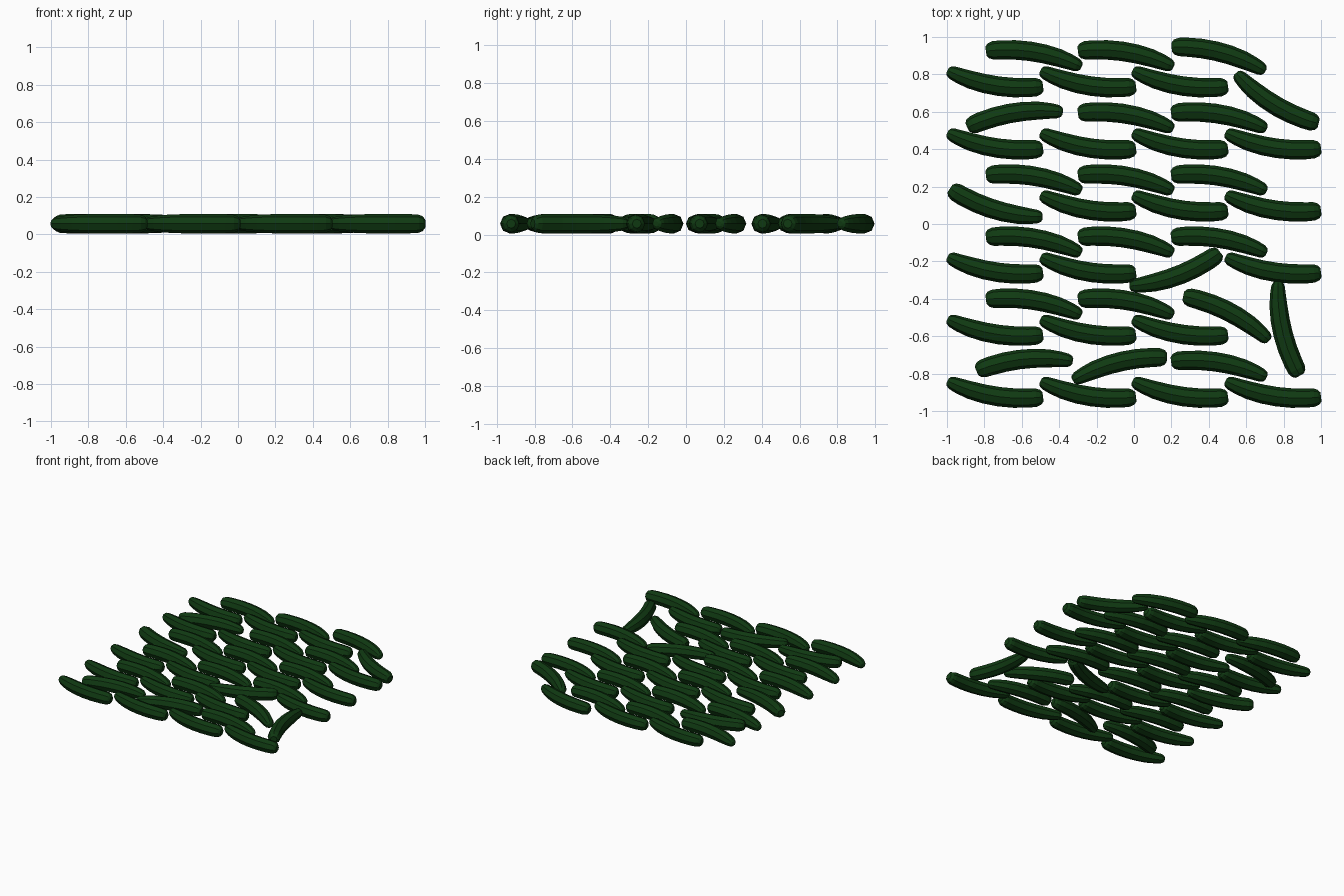
import bpy, bmesh, math
from mathutils import Matrix, Vector

if "Cube" in bpy.data.objects:
    bpy.data.objects.remove(bpy.data.objects["Cube"])

green = bpy.data.materials.new("dark cucumber green")
green.diffuse_color = (0.005, 0.042, 0.006, 1)
green.use_nodes = True
green.node_tree.nodes["Principled BSDF"].inputs["Base Color"].default_value = green.diffuse_color

SIDES = 8
LENGTH = 0.525
Z = 0.057
# (fraction along the body, radius): blunt stem end to thinner tip
PROFILE = [(0, .024), (.025, .040), (.07, .049), (.15, .051), (.3, .052), (.45, .052),
           (.6, .051), (.75, .048), (.87, .042), (.95, .036), (.985, .027), (1, .014)]


def spine(t):
    """Point and heading on a constant-curvature arc."""
    a0, a1 = math.radians(7.5), math.radians(-26.5)
    a = a0 + (a1 - a0) * t
    rad = LENGTH / (a1 - a0)
    return Vector((rad * (math.sin(a) - math.sin(a0)),
                   -rad * (math.cos(a) - math.cos(a0)), 0)), a


def cucumber_mesh(name, mirrored):
    bm = bmesh.new()
    rings = []
    for t, r in PROFILE:
        p, a = spine(t)
        side = Vector((-math.sin(a), math.cos(a), 0))
        ring = []
        for i in range(SIDES):
            q = 2 * math.pi * i / SIDES
            ring.append(bm.verts.new(p + side * r * math.cos(q) + Vector((0, 0, r * math.sin(q)))))
        rings.append(ring)
    for r0, r1 in zip(rings, rings[1:]):
        for i in range(SIDES):
            j = (i + 1) % SIDES
            bm.faces.new((r0[i], r0[j], r1[j], r1[i]))
    bm.faces.new(rings[0])
    bm.faces.new(rings[-1])
    if mirrored:
        for v in bm.verts:
            v.co.y = -v.co.y
    bmesh.ops.recalc_face_normals(bm, faces=bm.faces)
    me = bpy.data.meshes.new(name)
    bm.to_mesh(me)
    bm.free()
    me.materials.append(green)
    return me


right_bend = cucumber_mesh("cucumber_right_bend", False)
left_bend = cucumber_mesh("cucumber_left_bend", True)


def place(x, y, angle, me=right_bend):
    """Lay a cucumber so its plan outline is centred on x, y."""
    rot = Matrix.Rotation(math.radians(angle), 4, 'Z')
    pts = [rot @ v.co for v in me.vertices]
    cx = (min(p.x for p in pts) + max(p.x for p in pts)) / 2
    cy = (min(p.y for p in pts) + max(p.y for p in pts)) / 2
    ob = bpy.data.objects.new("cucumber", me)
    ob.matrix_world = Matrix.Translation((x - cx, y - cy, Z)) @ rot
    bpy.context.collection.objects.link(ob)


# regular rows: four across and three across, alternating direction
WIDE = (-.743, -.246, .246, .743)
NARROW = (-.535, -.043, .455)
skip_wide = {(0, 3), (2, 0), (3, 2), (4, 3)}
skip_narrow = {(0, 2), (1, 0), (4, 2), (5, 0), (5, 1)}
for row in range(6):
    for col, x in enumerate(WIDE):
        if (row, col) not in skip_wide:
            place(x, .76 - .332 * row, 180)
    for col, x in enumerate(NARROW):
        if (row, col) not in skip_narrow:
            place(x, .90 - .332 * row, 0)

# cucumbers knocked out of line
place(.455, .897, -5)
place(.762, .66, 158)
place(-.64, .57, 18.6)
place(-.743, .108, -26.5, left_bend)
place(.225, -.246, 210)
place(.497, -.492, -18)
place(.82, -.564, 112.4)
place(-.588, -.743, 15.3)
place(-.078, -.76, 184.3, left_bend)
